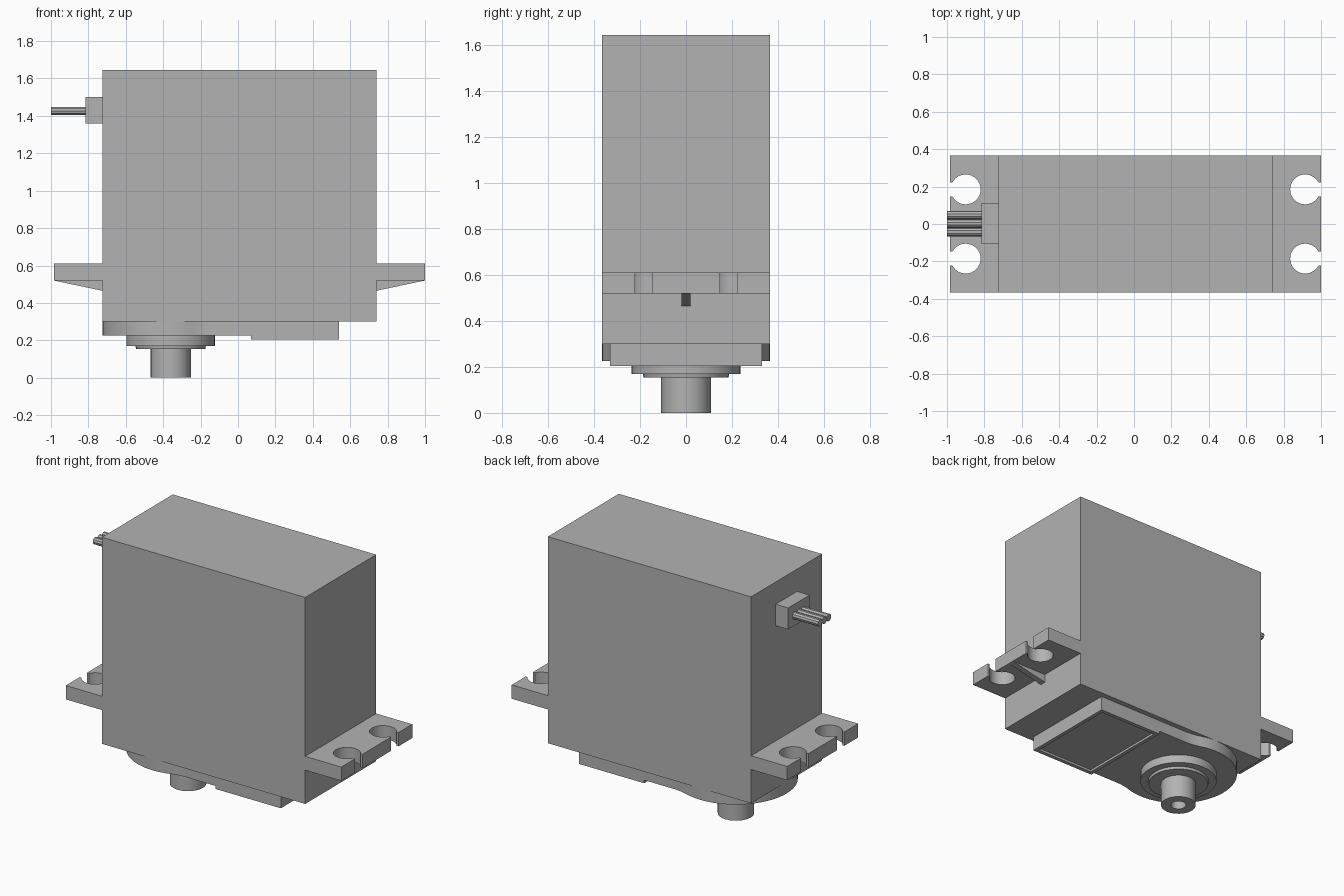
import bpy, bmesh
from math import sin, cos, pi, asin, sqrt, atan2

if "Cube" in bpy.data.objects:
    bpy.data.objects.remove(bpy.data.objects["Cube"], do_unlink=True)

grey = bpy.data.materials.new("plain_grey")
grey.use_nodes = True
grey.diffuse_color = (0.45, 0.45, 0.45, 1)
grey.node_tree.nodes["Principled BSDF"].inputs["Base Color"].default_value = (0.45, 0.45, 0.45, 1)

MID = 0.0075             # middle of the case along x
HALF_X, HALF_Y = 0.7325, 0.365
SHAFT_X = -0.36


def finish(name, bm, smooth=False):
    bmesh.ops.remove_doubles(bm, verts=bm.verts, dist=1e-5)
    bmesh.ops.recalc_face_normals(bm, faces=bm.faces)
    mesh = bpy.data.meshes.new(name)
    bm.to_mesh(mesh)
    bm.free()
    mesh.materials.append(grey)
    obj = bpy.data.objects.new(name, mesh)
    bpy.context.collection.objects.link(obj)
    if smooth:
        bpy.ops.object.select_all(action='DESELECT')
        obj.select_set(True)
        bpy.context.view_layer.objects.active = obj
        bpy.ops.object.shade_smooth_by_angle(angle=pi / 6)
    return obj


def prism(name, outline, low, high, axis='z', smooth=False, recess=None):
    """Extrude a 2D outline along z (outline in xy) or y (outline in xz)."""
    bm = bmesh.new()
    verts = [bm.verts.new((a, b, low) if axis == 'z' else (a, low, b)) for a, b in outline]
    base = bm.faces.new(verts)
    out = bmesh.ops.extrude_face_region(bm, geom=[base])
    step = high - low
    bmesh.ops.translate(bm, verts=[v for v in out['geom'] if isinstance(v, bmesh.types.BMVert)],
                        vec=(0, 0, step) if axis == 'z' else (0, step, 0))
    if recess:
        bmesh.ops.recalc_face_normals(bm, faces=bm.faces)
        floor = min(bm.faces, key=lambda f: f.calc_center_median().z)
        bmesh.ops.inset_region(bm, faces=[floor], thickness=recess[0])
        inner = bmesh.ops.extrude_face_region(bm, geom=[floor])
        bmesh.ops.translate(bm, verts=[v for v in inner['geom'] if isinstance(v, bmesh.types.BMVert)],
                            vec=(0, 0, recess[1]))
        if floor.is_valid:
            bmesh.ops.delete(bm, geom=[floor], context='FACES_ONLY')
    return finish(name, bm, smooth)


def rect(x0, x1, y0, y1):
    return [(x0, y0), (x1, y0), (x1, y1), (x0, y1)]


def arc(cx, cy, r, start, end, n):
    return [(cx + r * cos(start + (end - start) * i / n),
             cy + r * sin(start + (end - start) * i / n)) for i in range(n + 1)]


def lathe(name, profile, sides):
    """Turn an (r, z) profile around the shaft axis."""
    bm = bmesh.new()
    verts = [bm.verts.new((SHAFT_X + r, 0, z)) for r, z in profile]
    edges = [bm.edges.new(pair) for pair in zip(verts, verts[1:])]
    bmesh.ops.spin(bm, geom=verts + edges, cent=(SHAFT_X, 0, 0), axis=(0, 0, 1),
                   angle=2 * pi, steps=sides)
    return finish(name, bm, True)


# Main case
prism("case", rect(MID - HALF_X, MID + HALF_X, -HALF_Y, HALF_Y), 0.30, 1.645)

# Mounting ears with keyhole slots, and the rib below each
HOLE_R, SLOT = 0.08, 0.037
for side, label in ((1, "left"), (-1, "right")):
    tip = 0.9925
    gap = asin(SLOT / HOLE_R)
    outline = [(HALF_X, -HALF_Y), (tip, -HALF_Y)]
    for y in (-0.185, 0.185):
        outline += [(tip, y - SLOT)]
        outline += arc(0.9075, y, HOLE_R, -gap, gap - 2 * pi, 28)
        outline += [(tip, y + SLOT)]
    outline += [(tip, HALF_Y), (HALF_X, HALF_Y)]
    prism(label + "_mounting_ear", [(MID + side * x, y) for x, y in outline], 0.52, 0.61, smooth=True)
    rib = [(HALF_X, 0.465), (tip, 0.52), (HALF_X, 0.52)]
    prism(label + "_ear_rib", [(MID + side * x, z) for x, z in rib], -0.02, 0.02, 'y')

# Gear cover: round end blended into a narrower straight end
NARROW, BLEND, END_X = 0.33, 0.4, 0.54
run = sqrt((BLEND + HALF_Y) ** 2 - (BLEND + NARROW) ** 2)
meet = atan2(NARROW + BLEND, run)
half = [(END_X, NARROW)]
half += arc(SHAFT_X + run, NARROW + BLEND, BLEND, -pi / 2, meet - pi, 8)
half += arc(SHAFT_X, 0, HALF_Y, meet, pi, 24)[1:]
prism("gear_cover", half + [(x, -y) for x, y in reversed(half[:-1])], 0.225, 0.30, smooth=True)

# Raised plate with a shallow recess
prism("recessed_plate", rect(0.07, END_X, -NARROW, NARROW), 0.205, 0.23, recess=(0.035, 0.015))

# Output collar and hollow shaft
lathe("collar", [(0, 0.23), (0.237, 0.23), (0.237, 0.17), (0, 0.17)], 40)
lathe("collar_step", [(0, 0.18), (0.19, 0.18), (0.185, 0.153), (0, 0.153)], 32)
lathe("output_shaft", [(0, 0.16), (0.108, 0.16), (0.108, 0), (0.047, 0), (0.047, 0.1), (0, 0.1)], 24)

# Cable block and three wires
prism("cable_block", rect(-0.815, MID - HALF_X, -0.107, 0.112), 1.36, 1.50)
for i, y in enumerate((-0.043, 0.002, 0.047)):
    bm = bmesh.new()
    ends = [[bm.verts.new((x, y + a, 1.427 + b)) for a, b in arc(0, 0, 0.023, 0, 2 * pi, 10)[:-1]]
            for x in (-1.0, -0.81)]
    for ring in ends:
        bm.faces.new(ring)
    bmesh.ops.bridge_loops(bm, edges=[e for e in bm.edges])
    finish("wire_%d" % (i + 1), bm, True)
